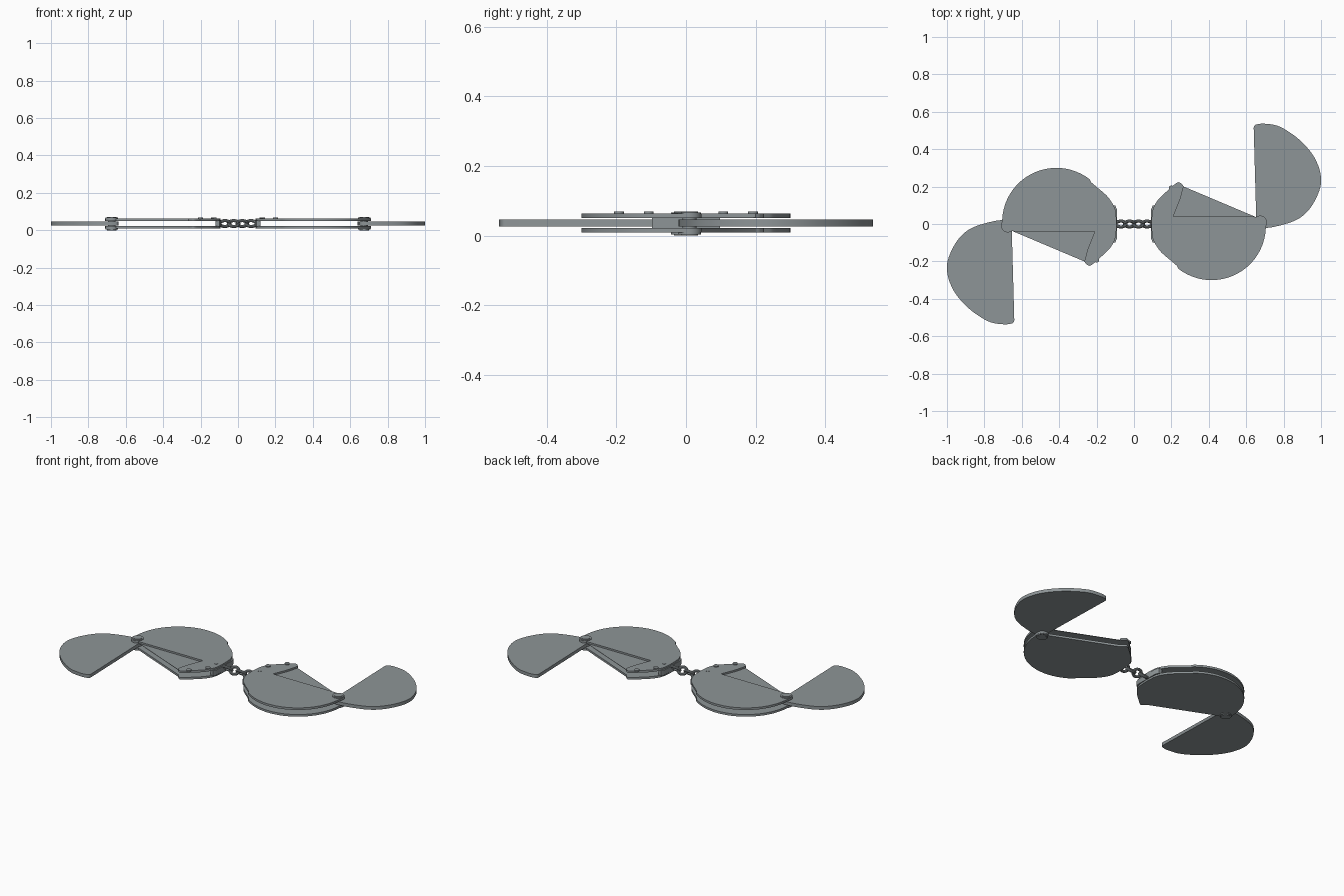
import bpy, bmesh, math
from mathutils import Vector, Matrix

if "Cube" in bpy.data.objects:
    bpy.data.objects.remove(bpy.data.objects["Cube"])

steel = bpy.data.materials.new("steel_grey")
steel.diffuse_color = (0.27, 0.30, 0.31, 1)
steel.use_nodes = True
steel.node_tree.nodes["Principled BSDF"].inputs["Base Color"].default_value = steel.diffuse_color


def finish(name, bm):
    """Turn a bmesh into an object plus its twin turned half round about z."""
    bmesh.ops.recalc_face_normals(bm, faces=bm.faces)
    me = bpy.data.meshes.new(name)
    bm.to_mesh(me)
    bm.free()
    me.materials.append(steel)
    for side, turn in (("right", 0), ("left", math.pi)):
        ob = bpy.data.objects.new(side + "_" + name, me)
        ob.rotation_euler.z = turn
        bpy.context.collection.objects.link(ob)
    bpy.ops.object.select_all(action='DESELECT')
    ob.select_set(True)
    bpy.context.view_layer.objects.active = ob
    me.shade_smooth()
    me.set_sharp_from_angle(angle=math.radians(35))


def slab(name, outline, z0, z1):
    bm = bmesh.new()
    f = bm.faces.new([bm.verts.new((x, y, z0)) for x, y in outline])
    ext = bmesh.ops.extrude_face_region(bm, geom=[f])["geom"]
    bmesh.ops.translate(bm, vec=(0, 0, z1 - z0),
                        verts=[v for v in ext if isinstance(v, bmesh.types.BMVert)])
    finish(name, bm)


def arc(cx, cy, r, a0, a1, n):
    return [(cx + r * math.cos(math.radians(a0 + (a1 - a0) * i / n)),
             cy + r * math.sin(math.radians(a0 + (a1 - a0) * i / n))) for i in range(n + 1)]


def spline(pts, n=5):
    """Catmull-Rom curve through the points."""
    p = [Vector(q) for q in [pts[0]] + pts + [pts[-1]]]
    out = []
    for a, b, c, d in zip(p, p[1:], p[2:], p[3:]):
        for i in range(n):
            t = i / n
            q = 0.5 * (2 * b + (c - a) * t + (2 * a - 5 * b + 4 * c - d) * t * t
                       + (3 * b - a - 3 * c + d) * t ** 3)
            out.append((q.x, q.y))
    return out + [tuple(pts[-1])]


def disc(name, x, y, r, z0, z1):
    slab(name, arc(x, y, r, 0, 345, 23), z0, z1)


# Cheek plates: full lower plate, notched upper plate with thin web below the notch
outer = spline([(.266, .200), (.255, .214), (.232, .222), (.185, .183), (.135, .137),
                (.105, .09), (.095, .04), (.095, -.04), (.105, -.09), (.14, -.145),
                (.19, -.19), (.228, -.222)])
outer += arc(.415, -.01, .29, -128, -2, 32) + arc(.675, .01, .035, -5, 130, 10)
notch = spline([(.21, .04), (.226, .08), (.244, .125), (.256, .165), (.262, .190)])
slab("lower_plate", outer, .009, .022)
slab("upper_plate_web", outer, .050, .0525)
slab("upper_plate", outer + [(.64, .04)] + notch, .0525, .063)

# Swinging arm
arm = spline([(.64, .515), (.644, .526), (.658, .533), (.70, .536), (.78, .52), (.885, .45),
              (.965, .355), (1.0, .25), (.984, .16), (.93, .07), (.86, .018), (.75, -.015),
              (.68, -.022)])
arm += arc(.675, .01, .028, 265, 140, 8)
slab("swing_arm", arm, .026, .046)

# Spacer block between the plates at the chain end
slab("spacer", [(.09, -.075), (.10, -.098), (.12, -.098), (.12, .098), (.10, .098), (.09, .075)],
     .020, .052)

# Hinge pin and its heads
disc("hinge_pin", .675, .01, .020, .01, .06)
for z0, z1 in ((.004, .012), (.060, .067)):
    disc("hinge_washer", .675, .01, .033, z0, z1)
for z0, z1 in ((0, .004), (.067, .070)):
    disc("hinge_head", .675, .01, .025, z0, z1)

# Small rivets and keyhole boss
for x, y in ((.13, .107), (.20, .192)):
    disc("rivet", x, y, .014, .06, .069)
disc("keyhole_boss", .127, .03, .010, .06, .065)

# Chain links: oval rings tilted alternately
for k, cx in enumerate((.023, .070)):
    bm = bmesh.new()
    rings = []
    tilt = Matrix.Rotation(math.radians(45 if k else -45), 3, 'X')
    for i in range(28):
        a = 2 * math.pi * i / 28
        ring = []
        for j in range(10):
            b = 2 * math.pi * j / 10
            s = math.cos(b) * .0085
            p = tilt @ Vector(((.027 + s) * math.cos(a), (.022 + s) * math.sin(a),
                               math.sin(b) * .0085))
            ring.append(bm.verts.new(p + Vector((cx, 0, .036))))
        rings.append(ring)
    for i in range(28):
        r, q = rings[i], rings[(i + 1) % 28]
        for j in range(10):
            m = (j + 1) % 10
            bm.faces.new((r[j], r[m], q[m], q[j]))
    finish("chain_link", bm)
